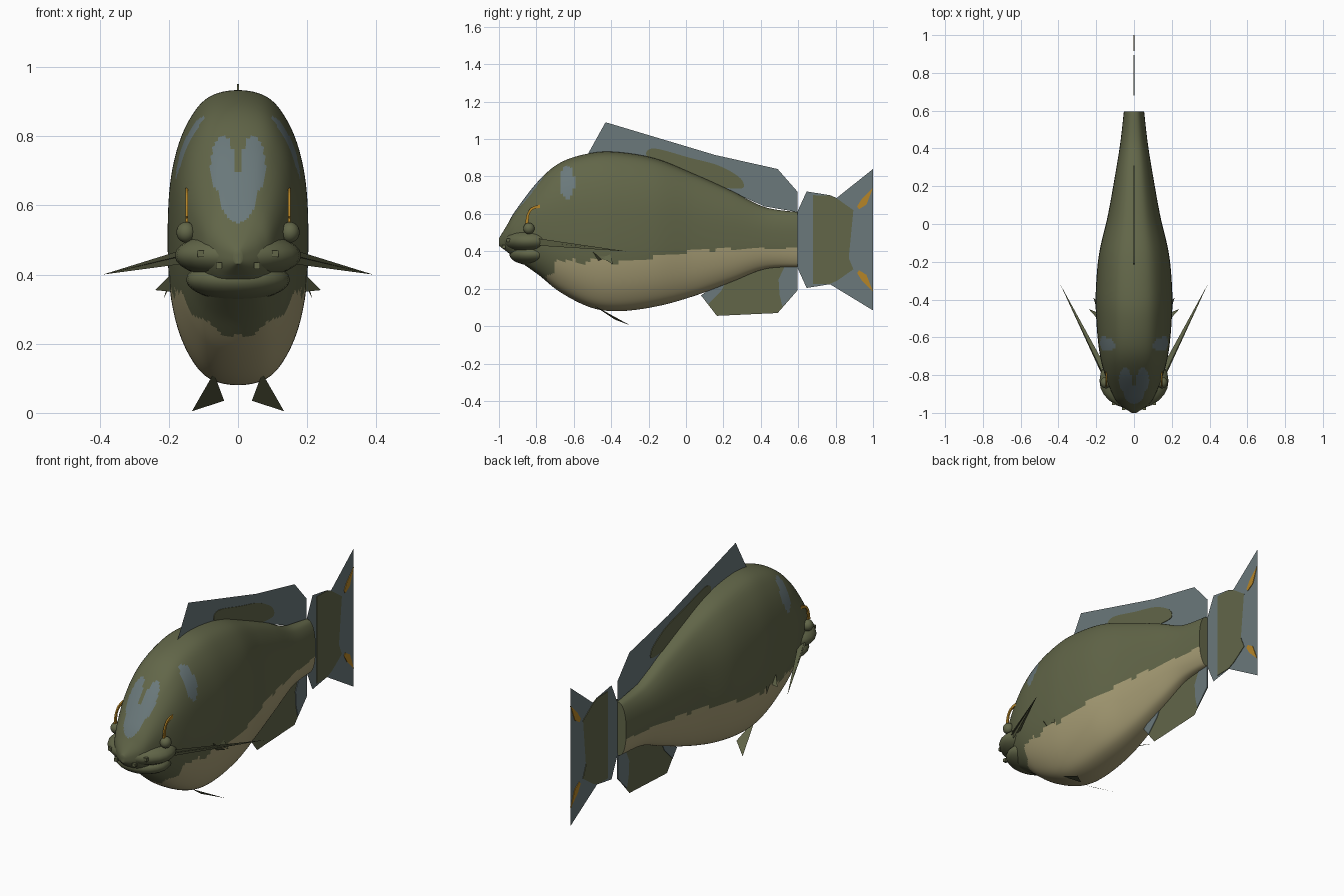
import bpy, bmesh, math
from mathutils import Vector

old = bpy.data.objects.get("Cube")
if old:
    bpy.data.objects.remove(old, do_unlink=True)


def material(name, *rgb):
    color = [(c / 255) ** 2.2 for c in rgb] + [1]
    mat = bpy.data.materials.new(name)
    mat.use_nodes = True
    mat.diffuse_color = color
    bsdf = mat.node_tree.nodes["Principled BSDF"]
    bsdf.inputs["Base Color"].default_value = color
    bsdf.inputs["Roughness"].default_value = 0.9
    return mat


olive = material("olive", 98, 102, 74)
tan = material("tan", 165, 155, 116)
slate = material("slate", 106, 120, 122)
amber = material("amber", 180, 132, 44)


def finish(name, bm, mats, smooth=False):
    bmesh.ops.recalc_face_normals(bm, faces=bm.faces)
    mesh = bpy.data.meshes.new(name)
    bm.to_mesh(mesh)
    bm.free()
    obj = bpy.data.objects.new(name, mesh)
    bpy.context.collection.objects.link(obj)
    for m in mats:
        mesh.materials.append(m)
    if smooth:
        bpy.ops.object.select_all(action='DESELECT')
        obj.select_set(True)
        bpy.context.view_layer.objects.active = obj
        bpy.ops.object.shade_smooth_by_angle(angle=math.radians(50))
    return obj


def spline(points, steps, closed=False):
    """Smooth curve through points of any dimension."""
    pts = [Vector(p) for p in points]
    n = len(pts)
    get = (lambda i: pts[i % n]) if closed else (lambda i: pts[max(0, min(i, n - 1))])
    out = []
    for i in range(n if closed else n - 1):
        a, b, c, d = (get(i + k) for k in (-1, 0, 1, 2))
        for s in range(steps):
            t = s / steps
            out.append(b + (c - a) * (t / 2) + (a * 2 - b * 5 + c * 4 - d) * (t * t / 2)
                       + (b * 3 - a - c * 3 + d) * (t ** 3 / 2))
    return out if closed else out + [pts[-1]]


def plate(name, points, mat, thickness=0.0):
    """Flat shape from 3D points, optionally given a little thickness."""
    bm = bmesh.new()
    bm.faces.new([bm.verts.new(p) for p in points])
    bmesh.ops.triangulate(bm, faces=bm.faces)
    obj = finish(name, bm, [mat])
    if thickness:
        mod = obj.modifiers.new("thickness", 'SOLIDIFY')
        mod.thickness = thickness
        mod.offset = 0
    return obj


def fin(name, outline, mat=slate):
    plate(name, [(0, y, z) for y, z in outline], mat)


def marking(name, outline, mat, rounded=True):
    pts = spline(outline, 5, True) if rounded else outline
    plate(name, [(0, p[0], p[1]) for p in pts], mat, 0.006)


def ellipsoid(name, center, radii, mat):
    bm = bmesh.new()
    bmesh.ops.create_uvsphere(bm, u_segments=24, v_segments=14, radius=1)
    bmesh.ops.scale(bm, vec=radii, verts=bm.verts)
    bmesh.ops.translate(bm, vec=center, verts=bm.verts)
    finish(name, bm, [mat], True)


# Body: stations of length, back height, belly height, half width
stations = [(-1, .47, .43, .012), (-.96, .535, .4, .07), (-.91, .62, .36, .108),
            (-.79, .775, .275, .155), (-.67, .875, .18, .182), (-.51, .925, .1, .197),
            (-.36, .93, .08, .2), (-.16, .895, .105, .183), (.04, .815, .16, .138),
            (.24, .725, .235, .102), (.42, .637, .305, .073), (.595, .61, .317, .053)]
quarter = [(0, 1), (.42, .953), (.7, .8), (.9, .56), (1, .24)]
half = quarter + [(x, -z) for x, z in reversed(quarter)]
section = spline(half + [(-x, z) for x, z in half[-2:0:-1]], 6, True)


def inside(a, b, ca, cb, ra, rb):
    return ((a - ca) / ra) ** 2 + ((b - cb) / rb) ** 2 < 1


def body_color(c):
    x, y, z = abs(c.x), c.y, c.z
    t = max(0, min(1, (y + .4) / .65))
    border = .348 + .068 * t * t * (3 - 2 * t)
    if y < .3:
        border += .007 * math.sin(37 * y) + .005 * math.sin(71 * y)
    chin = -.72 + .018 * math.sin(55 * x) - .25 * max(0, .3 - z)
    if z < border and y > chin:
        return 1
    brow = inside(x, z, .044, .715, .036, .082) or (z < .69 and inside(x, z, 0, .645, .056, .095))
    if y < -.6 and brow or z > .6 and inside(y, z, -.635, .77, .038, .09):
        return 2
    return 0


bm = bmesh.new()
rings = []
for y, top, bottom, width in spline(stations, 12):
    mid, tall = (top + bottom) / 2, (top - bottom) / 2
    rings.append([bm.verts.new((p.x * width, y, mid + p.y * tall)) for p in section])
for a, b in zip(rings, rings[1:]):
    for i in range(len(a)):
        j = (i + 1) % len(a)
        bm.faces.new((a[i], a[j], b[j], b[i]))
for ring in (rings[0], rings[-1]):
    bm.faces.new(ring)
for f in bm.faces:
    f.material_index = body_color(f.calc_center_median())
bm.faces.ensure_lookup_table()
bm.faces[-1].material_index = 0
finish("body", bm, [olive, tan, slate], True)

# Jaws
ellipsoid("upper_jaw", (0, -.83, .455), (.183, .15, .07), olive)
ellipsoid("lower_jaw", (0, -.82, .385), (.15, .125, .06), olive)

# Dorsal fin
fin("dorsal_fin", [(-.53, .91), (-.43, 1.09), (.155, .915), (.49, .84), (.595, .72),
                   (.595, .61), (.42, .64), (.24, .72), (.04, .8), (-.16, .88), (-.36, .91)])
marking("dorsal_marking", [(-.21, .91), (-.17, .95), (.02, .9), (.17, .86), (.28, .8),
                           (.31, .75), (.27, .735), (.1, .76), (-.1, .85)], olive)

# Anal fin
fin("anal_fin", [(.08, .165), (.165, .055), (.49, .07), (.595, .19), (.595, .33),
                 (.42, .32), (.24, .25)], olive)
marking("anal_front_marking", [(.082, .165), (.12, .118), (.19, .19), (.22, .25), (.15, .215)],
        slate, False)
marking("anal_rear_marking", [(.515, .105), (.595, .19), (.595, .33), (.53, .325),
                              (.495, .25), (.5, .17)], slate, False)

# Tail fin, mirrored about its middle height
MID = .462


def mirrored(upper):
    return upper + [(y, 2 * MID - z) for y, z in reversed(upper)]


fin("tail_fin", mirrored([(.595, .61), (.645, .72), (.77, .7), (.805, .685), (1, .84),
                          (.9, .62), (.935, .48)]))
marking("tail_marking", mirrored([(.68, .7), (.77, .698), (.81, .68), (.895, .62),
                                  (.87, .56), (.855, .49)]), olive, False)
for side, sign in (("upper", 1), ("lower", -1)):
    spike = [(.915, .64), (.94, .68), (1, .74), (.965, .65), (.925, .625)]
    marking(side + "_tail_spike", [(y, MID + sign * (z - MID)) for y, z in spike], amber, False)

# Paired parts
for side, s in (("left", 1), ("right", -1)):
    def pair(name, pts, mat=olive, thickness=0.0):
        plate(side + "_" + name, [(s * x, y, z) for x, y, z in pts], mat, thickness)

    pair("pelvic_fin", [(.07, -.5, .115), (.133, -.3, .005), (.04, -.38, .035)])
    pair("pectoral_fin_front", [(.185, -.6, .4), (.195, -.5, .4), (.24, -.45, .355), (.19, -.47, .35)])
    pair("pectoral_fin_rear", [(.19, -.51, .4), (.195, -.41, .4), (.215, -.39, .33), (.2, -.44, .36)])
    pair("whisker_top", [(.16, -.82, .455), (.17, -.72, .445), (.39, -.32, .4)])
    pair("whisker_side", [(.165, -.8, .47), (.165, -.78, .43), (.39, -.32, .4)])
    ellipsoid(side + "_eye", (s * .15, -.84, .522), (.028, .03, .03), olive)
    for name, x, y, z in (("outer_nostril", .108, -.95, .46), ("inner_nostril", .055, -.975, .425)):
        bm = bmesh.new()
        bmesh.ops.create_cube(bm, size=.018)
        bmesh.ops.translate(bm, vec=(s * x, y, z), verts=bm.verts)
        finish(side + "_" + name, bm, [olive])
    # Curved brow above each eye
    arc = spline([(-.86, .55), (-.85, .6), (-.825, .635), (-.78, .65)], 5)
    inner = [(y + .018 * (1 - i / 15), z - .018 * i / 15) for i, (y, z) in enumerate(arc)]
    pair("brow", [(.148, y, z) for y, z in [tuple(p) for p in arc] + inner[::-1]], amber, .008)
